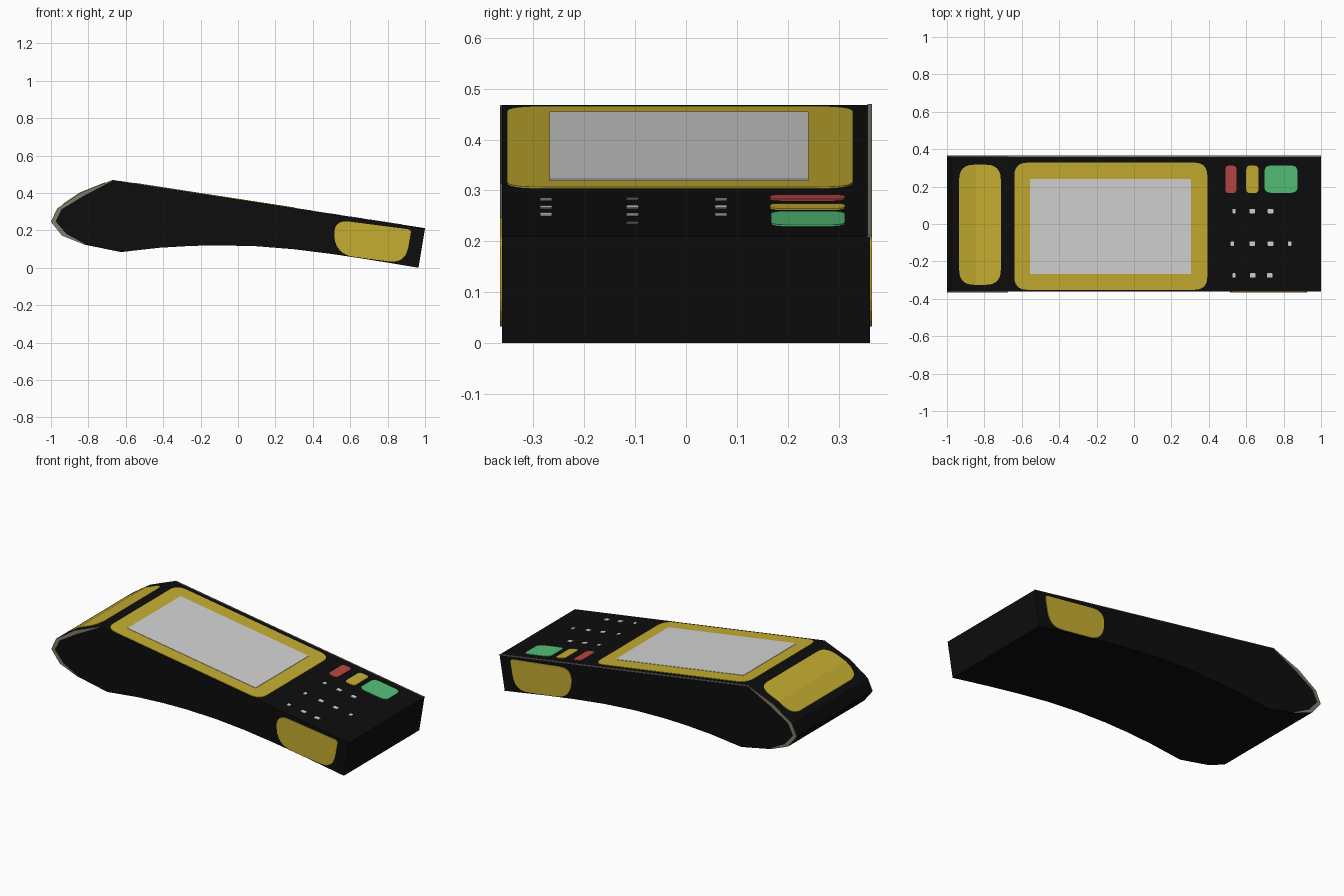
import bpy, bmesh
from mathutils import Vector

if "Cube" in bpy.data.objects:
    bpy.data.objects.remove(bpy.data.objects["Cube"])

HALF = 0.362   # half width of the body


def material(name, rgb):
    m = bpy.data.materials.new(name)
    m.diffuse_color = (*rgb, 1)
    m.use_nodes = True
    m.node_tree.nodes["Principled BSDF"].inputs["Base Color"].default_value = m.diffuse_color
    return m


BLACK = material("black plastic", (0.004, 0.004, 0.004))
YELLOW = material("mustard yellow", (0.56, 0.42, 0.03))
GREY = material("screen grey", (0.66, 0.66, 0.66))
RED = material("red", (0.48, 0.062, 0.056))
GREEN = material("green", (0.09, 0.53, 0.19))
TRIM = material("warm grey trim", (0.22, 0.20, 0.15))

# Upper outline (nose tip to tail) and lower outline (tail to nose), as x, z
UPPER = [(-1, 0.246), (-0.967, 0.317), (-0.845, 0.40), (-0.674, 0.468), (1, 0.21)]
LOWER = [(0.965, 0), (0.7, 0.044), (0.5, 0.074), (0.3, 0.099), (0.1, 0.115),
         (-0.1, 0.12), (-0.25, 0.117), (-0.42, 0.107), (-0.625, 0.084),
         (-0.818, 0.123), (-0.941, 0.172)]


def top_z(x):
    for (x0, z0), (x1, z1) in zip(UPPER, UPPER[1:]):
        if x <= x1:
            return z0 + (z1 - z0) * (x - x0) / (x1 - x0)
    return UPPER[-1][1]


def rounded(corners, radii, steps=6):
    """Polygon with curved corners."""
    pts, n = [], len(corners)
    for i in range(n):
        c = Vector(corners[i])
        if radii[i] <= 0:
            pts.append(c)
            continue
        a = c + (Vector(corners[i - 1]) - c).normalized() * radii[i]
        b = c + (Vector(corners[(i + 1) % n]) - c).normalized() * radii[i]
        for k in range(steps + 1):
            t = k / steps
            pts.append(a * (1 - t) ** 2 + c * 2 * t * (1 - t) + b * t * t)
    return pts


def finish(bm, name, mat):
    bmesh.ops.recalc_face_normals(bm, faces=bm.faces)
    me = bpy.data.meshes.new(name)
    bm.to_mesh(me)
    bm.free()
    me.materials.append(mat)
    ob = bpy.data.objects.new(name, me)
    bpy.context.collection.objects.link(ob)
    return ob


def extrude(bm, vec):
    r = bmesh.ops.extrude_face_region(bm, geom=bm.faces[:])
    bmesh.ops.translate(bm, verts=[v for v in r["geom"] if isinstance(v, bmesh.types.BMVert)], vec=vec)


def side_prism(name, pts, y0, y1, mat):
    """Outline in x, z extruded along y."""
    bm = bmesh.new()
    bm.faces.new([bm.verts.new((p[0], y0, p[1])) for p in pts])
    extrude(bm, (0, y1 - y0, 0))
    return finish(bm, name, mat)


def top_plate(name, x0, x1, y0, y1, r, mat, level=0.003):
    """Rounded plate that follows the folded top surface."""
    bm = bmesh.new()
    pts = rounded([(x0, y0), (x1, y0), (x1, y1), (x0, y1)], [r] * 4)
    bm.faces.new([bm.verts.new((p[0], p[1], 0)) for p in pts])
    for fold, _ in UPPER[1:-1]:
        if x0 < fold < x1:
            bmesh.ops.bisect_plane(bm, geom=bm.verts[:] + bm.edges[:] + bm.faces[:],
                                   plane_co=(fold, 0, 0), plane_no=(1, 0, 0))
    extrude(bm, (0, 0, level + 0.002))
    for v in bm.verts:
        v.co.z += top_z(v.co.x) - 0.002
    return finish(bm, name, mat)


# Body
side_prism("body", UPPER + LOWER, -HALF, HALF, BLACK)

# Side grips and nose trims, mirrored left and right
grip = rounded([(0.51, 0.258), (0.927, 0.204), (0.895, 0.022), (0.52, 0.072)],
               [0.085, 0.02, 0.09, 0.1])
outer = list(reversed(UPPER[:4])) + list(reversed(LOWER[-2:]))
centre = Vector((-0.68, 0.27))
inner = []
for i, p in enumerate(outer):
    width = 0.025 if 0 < i < len(outer) - 1 else 0.004
    p = Vector(p)
    inner.append(p + (centre - p).normalized() * width)
for side, s in (("front", -1), ("back", 1)):
    side_prism(side + "_grip", grip, s * (HALF - 0.002), s * (HALF + 0.003), YELLOW)
    side_prism(side + "_nose_trim", outer + inner[::-1], s * (HALF - 0.002), s * (HALF + 0.003), TRIM)

# Thin trim along the back top edge
top_plate("back_edge_trim", -0.674, 1, 0.357, 0.365, 0, TRIM, 0.002)

# Nose panel, screen surround and screen
top_plate("nose_panel", -0.935, -0.712, -0.325, 0.317, 0.08, YELLOW)
top_plate("screen_surround", -0.64, 0.392, -0.352, 0.328, 0.07, YELLOW)
top_plate("screen", -0.555, 0.306, -0.268, 0.241, 0, GREY, 0.005)

# Function buttons
top_plate("red_button", 0.488, 0.548, 0.165, 0.312, 0.022, RED)
top_plate("yellow_button", 0.6, 0.665, 0.165, 0.312, 0.022, YELLOW)
top_plate("green_button", 0.697, 0.875, 0.167, 0.312, 0.035, GREEN)

# Small plain key marks
for row, (y, xs) in enumerate([(0.069, (0.535, 0.632, 0.73)),
                               (-0.105, (0.526, 0.632, 0.73, 0.832)),
                               (-0.275, (0.535, 0.634, 0.725))]):
    for col, x in enumerate(xs):
        w = 0.015 if col in (1, 2) else 0.009
        top_plate(f"key_mark_{row}_{col}", x - w, x + w, y - 0.012, y + 0.012, 0.005, GREY, 0.002)
